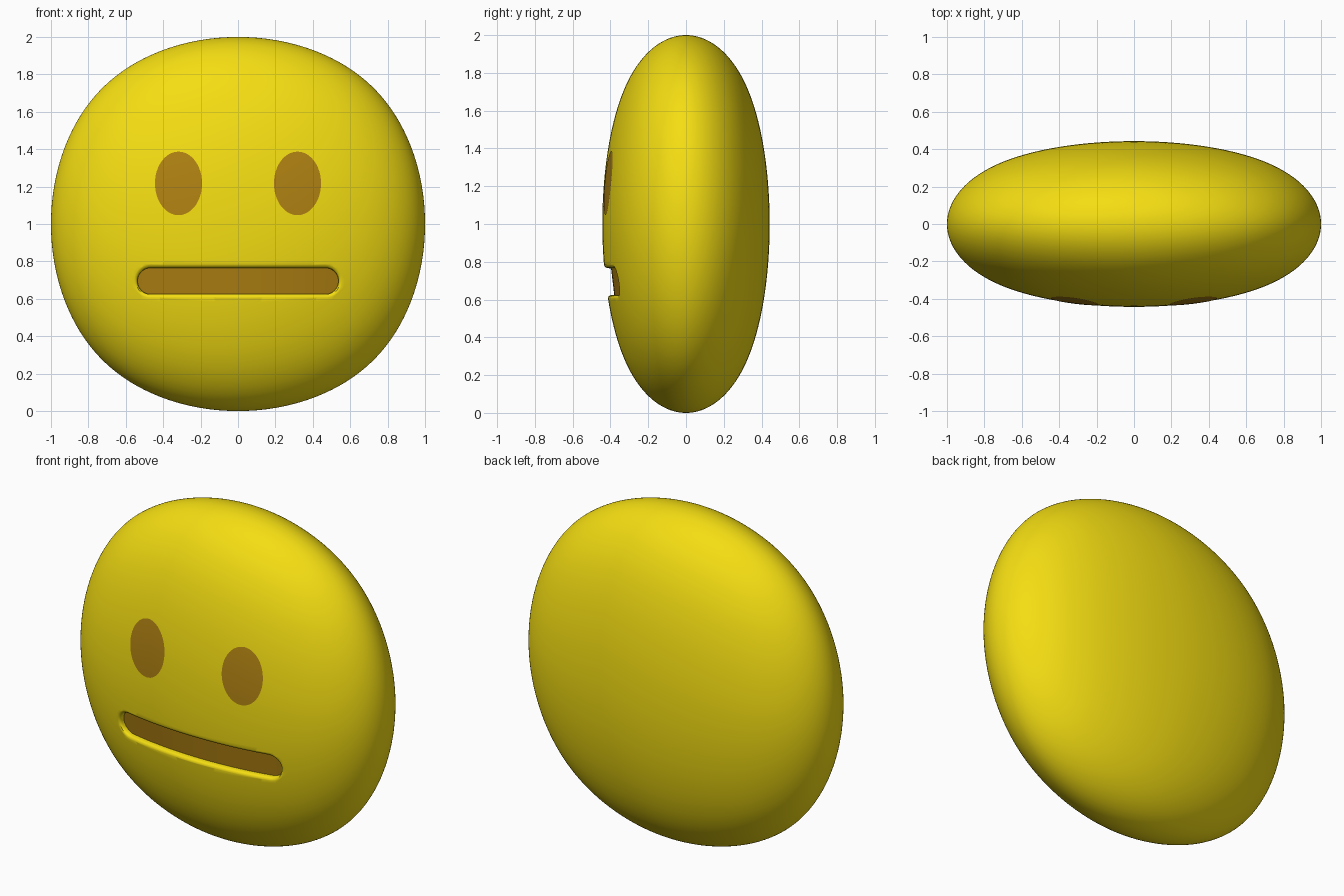
import bpy, bmesh, math
from mathutils import Vector
from mathutils.bvhtree import BVHTree

if "Cube" in bpy.data.objects:
    bpy.data.objects.remove(bpy.data.objects["Cube"])


def material(name, rgb):
    m = bpy.data.materials.new(name)
    m.diffuse_color = (*rgb, 1)
    m.use_nodes = True
    m.node_tree.nodes["Principled BSDF"].inputs["Base Color"].default_value = m.diffuse_color
    return m


YELLOW = material("yellow", (0.91, 0.73, 0.006))
BROWN = material("brown", (0.43, 0.22, 0.006))


def add_object(name, bm, mat):
    mesh = bpy.data.meshes.new(name)
    bm.to_mesh(mesh)
    bm.free()
    mesh.materials.append(mat)
    mesh.shade_smooth()
    ob = bpy.data.objects.new(name, mesh)
    bpy.context.collection.objects.link(ob)
    return ob


def apply_modifiers(ob):
    dg = bpy.context.evaluated_depsgraph_get()
    ob.data = bpy.data.meshes.new_from_object(ob.evaluated_get(dg))
    ob.modifiers.clear()


# Head: a subdivided cube, flattened front to back
bm = bmesh.new()
bmesh.ops.create_cube(bm, size=2)
head = add_object("head", bm, YELLOW)
sub = head.modifiers.new("round", 'SUBSURF')
sub.levels = sub.render_levels = 6
apply_modifiers(head)
extent = max(v.co.x for v in head.data.vertices)
for v in head.data.vertices:
    c = v.co / extent
    v.co = (c.x, c.y * 0.443, c.z + 1)
head.data.update()

bm = bmesh.new()
bm.from_mesh(head.data)
tree = BVHTree.FromBMesh(bm)
bm.free()


def on_face(x, z, depth):
    """Point on the front of the head, pushed in by depth."""
    hit = tree.ray_cast(Vector((x, -2, z)), Vector((0, 1, 0)))[0]
    return Vector((x, hit.y + depth, z))


# Mouth: stadium-shaped outlines that follow the face
MOUTH_Z, HALF_W, HALF_H = 0.695, 0.537, 0.07
CAP, STRAIGHT = 10, 30


def stadium_top(grow):
    r, s = HALF_H + grow, HALF_W - HALF_H
    pts = []
    for i in range(CAP):
        a = math.pi / 2 * i / CAP
        pts.append((-s - r * math.cos(a), r * math.sin(a)))
    pts += [(-s + 2 * s * i / STRAIGHT, r) for i in range(STRAIGHT + 1)]
    pts += [(-x, z) for x, z in reversed(pts[:CAP])]
    return pts


def ring(bm, grow, depth):
    top = stadium_top(grow)
    loop = top + [(x, -z) for x, z in reversed(top[1:-1])]
    return [bm.verts.new(on_face(x, MOUTH_Z + z, depth)) for x, z in loop]


def fill(bm, loop):
    """Fill a stadium with vertical strips."""
    n, half = len(loop), len(loop) // 2
    for i in range(half):
        quad = [loop[i], loop[i + 1], loop[-(i + 1) % n], loop[-i % n]]
        bm.faces.new(list(dict.fromkeys(quad)))


def face_forward(bm):
    bm.normal_update()
    for f in bm.faces:
        if f.normal.y > 0:
            f.normal_flip()


# Mouth recess with a softened rim
bm = bmesh.new()
section = [(0, 0.04), (0.001, 0.018), (0.004, 0.010), (0.009, 0.004),
           (0.016, 0.001), (0.026, -0.003), (0.026, -0.06)]
rings = [ring(bm, g, d) for g, d in section]
for a, b in zip(rings, rings[1:]):
    for i in range(len(a)):
        j = (i + 1) % len(a)
        bm.faces.new((a[i], a[j], b[j], b[i]))
fill(bm, rings[0])
fill(bm, rings[-1])
bmesh.ops.recalc_face_normals(bm, faces=bm.faces)
cutter = add_object("mouth_cutter", bm, YELLOW)
cut = head.modifiers.new("mouth", 'BOOLEAN')
cut.operation, cut.solver, cut.object = 'DIFFERENCE', 'EXACT', cutter
apply_modifiers(head)
bpy.data.objects.remove(cutter)

# Mouth floor
bm = bmesh.new()
fill(bm, ring(bm, 0, 0.036))
face_forward(bm)
add_object("mouth", bm, BROWN)

# Eyes: thin ovals lying on the face
for name, side in (("left_eye", -1), ("right_eye", 1)):
    bm = bmesh.new()
    cx, cz, rows, n = 0.318 * side, 1.217, 8, 48
    centre = bm.verts.new(on_face(cx, cz, -0.003))
    previous = None
    for k in range(1, rows + 1):
        angles = [2 * math.pi * i / n for i in range(n)]
        loop = [bm.verts.new(on_face(cx + 0.126 * k / rows * math.cos(a),
                                     cz + 0.17 * k / rows * math.sin(a), -0.003))
                for a in angles]
        for i in range(n):
            j = (i + 1) % n
            if previous:
                bm.faces.new((previous[i], previous[j], loop[j], loop[i]))
            else:
                bm.faces.new((centre, loop[j], loop[i]))
        previous = loop
    face_forward(bm)
    add_object(name, bm, BROWN)

# Smooth shading with sharp edges kept
bpy.ops.object.select_all(action='DESELECT')
head.select_set(True)
bpy.context.view_layer.objects.active = head
bpy.ops.object.shade_smooth_by_angle(angle=math.radians(35))
